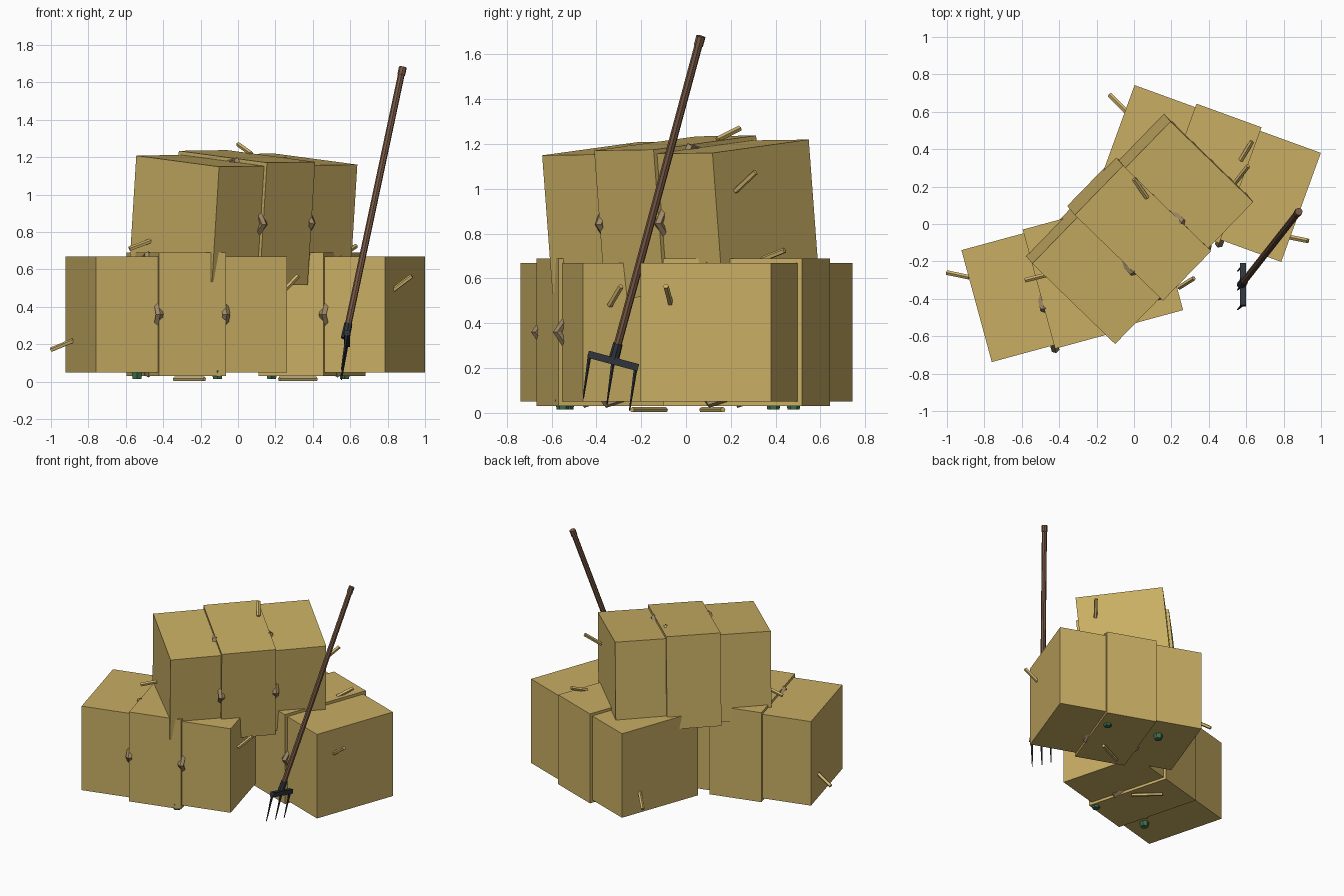
import bpy, bmesh, math
from mathutils import Matrix, Vector, Euler

if "Cube" in bpy.data.objects:
    bpy.data.objects.remove(bpy.data.objects["Cube"])


def material(name, rgb):
    m = bpy.data.materials.new(name)
    m.diffuse_color = (*rgb, 1)
    m.use_nodes = True
    m.node_tree.nodes["Principled BSDF"].inputs["Base Color"].default_value = m.diffuse_color
    return m


HAY = material("hay", (0.58, 0.42, 0.125))
STRAW = material("straw", (0.63, 0.46, 0.15))
TWINE = material("twine", (0.34, 0.24, 0.13))
WOOD = material("handle_wood", (0.19, 0.10, 0.06))
IRON = material("dark_iron", (0.03, 0.036, 0.045))
GREEN = material("clover_green", (0.05, 0.17, 0.08))


def finish(bm, name, mat):
    bmesh.ops.recalc_face_normals(bm, faces=bm.faces)
    me = bpy.data.meshes.new(name)
    bm.to_mesh(me)
    bm.free()
    me.materials.append(mat)
    ob = bpy.data.objects.new(name, me)
    bpy.context.collection.objects.link(ob)
    return ob


def rod(name, a, b, r1, r2, mat, sides=6):
    """Straight rod from point a to point b."""
    a, b = Vector(a), Vector(b)
    d = b - a
    m = Matrix.Translation((a + b) / 2) @ d.to_track_quat('Z', 'Y').to_matrix().to_4x4()
    bm = bmesh.new()
    bmesh.ops.create_cone(bm, cap_ends=True, segments=sides, radius1=r1, radius2=r2,
                          depth=d.length, matrix=m)
    return finish(bm, name, mat)


def bale(name, centre, angles):
    frame = Matrix.Translation(centre) @ Euler([math.radians(v) for v in angles]).to_matrix().to_4x4()
    # two end blocks and a slightly fatter middle block
    bm = bmesh.new()
    for x0, x1, size in ((-0.53, -0.17, 0.62), (-0.185, 0.185, 0.66), (0.17, 0.53, 0.62)):
        m = Matrix.Translation(((x0 + x1) / 2, 0, 0)) @ Matrix.Diagonal((x1 - x0, size, size, 1))
        bmesh.ops.create_cube(bm, size=1, matrix=frame @ m)
    finish(bm, name, HAY)
    # five-sided twine loops that poke out at the seams
    bm = bmesh.new()
    for x in (-0.185, 0.185):
        rings = []
        for i in range(5):
            t = 2 * math.pi * i / 5
            ring = []
            for j in range(5):
                p = 2 * math.pi * j / 5
                r = 0.335 + 0.02 * math.cos(p)
                co = Vector((x + 0.022 * math.sin(p), -r * math.cos(t), r * math.sin(t)))
                ring.append(bm.verts.new(frame @ co))
            rings.append(ring)
        for i in range(5):
            a, b = rings[i], rings[(i + 1) % 5]
            for j in range(5):
                k = (j + 1) % 5
                bm.faces.new((a[j], b[j], b[k], a[k]))
    finish(bm, name + "_twine", TWINE)


bale("left_bale", (-0.33, -0.30, 0.36), (0, 0, 15.2))
bale("right_bale", (0.395, 0.27, 0.36), (0, 0, -20))
bale("top_bale", (0.028, -0.024, 0.876), (5.5, -0.6, 45.8))

# loose straws, as end points
straws = [
    ((-1.0, -0.26, 0.17), (-0.88, -0.285, 0.22)),
    ((-0.58, -0.30, 0.71), (-0.46, -0.27, 0.755)),
    ((0.0, 0.24, 1.27), (0.07, 0.14, 1.22)),
    ((0.83, -0.07, 0.49), (0.93, -0.09, 0.565)),
    ((0.24, -0.34, 0.48), (0.32, -0.29, 0.565)),
    ((-0.13, 0.69, 0.13), (-0.04, 0.60, 0.20)),
    ((0.57, 0.34, 0.685), (0.63, 0.44, 0.725)),
    ((0.54, 0.22, 0.99), (0.61, 0.31, 1.075)),
    ((-0.34, -0.09, 0.0135), (-0.18, -0.24, 0.0135)),
    ((0.22, 0.07, 0.0135), (0.42, 0.165, 0.0135)),
]
for i, (a, b) in enumerate(straws):
    rod(f"straw_{i + 1}", a, b, 0.013, 0.013, STRAW, 5)

# green clover clumps under the lower bales
for i, (x, y) in enumerate([(-0.54, -0.53), (-0.11, -0.55), (0.18, 0.48), (0.57, 0.39)]):
    rod(f"clover_{i + 1}", (x, y, 0.015), (x, y, 0.06), 0.027, 0.035, GREEN, 6)

# pitchfork handle, end cap and ferrule
foot, tip = Vector((0.573, -0.325, 0.23)), Vector((0.88, 0.065, 1.675))
rod("fork_handle", foot.lerp(tip, 0.04), tip, 0.018, 0.018, WOOD, 8)
rod("fork_end_cap", foot.lerp(tip, 0.975), foot.lerp(tip, 1.004), 0.021, 0.021, WOOD, 8)
rod("fork_ferrule", foot, foot.lerp(tip, 0.055), 0.024, 0.022, IRON, 8)

# crossbar and three tapered tines
left, right = Vector((0.583, -0.437, 0.262)), Vector((0.583, -0.213, 0.202))
bm = bmesh.new()
d = right - left
m = (Matrix.Translation((left + right) / 2) @ Matrix.Rotation(math.atan2(d.z, d.y), 4, 'X')
     @ Matrix.Diagonal((0.03, d.length, 0.032, 1)))
bmesh.ops.create_cube(bm, size=1, matrix=m)
finish(bm, "fork_crossbar", IRON)
for i, f in enumerate((0.03, 0.5, 0.95)):
    top = left.lerp(right, f)
    rod(f"fork_tine_{i + 1}", top, top + Vector((-0.03, -0.028, -0.195)), 0.009, 0.003, IRON, 5)
